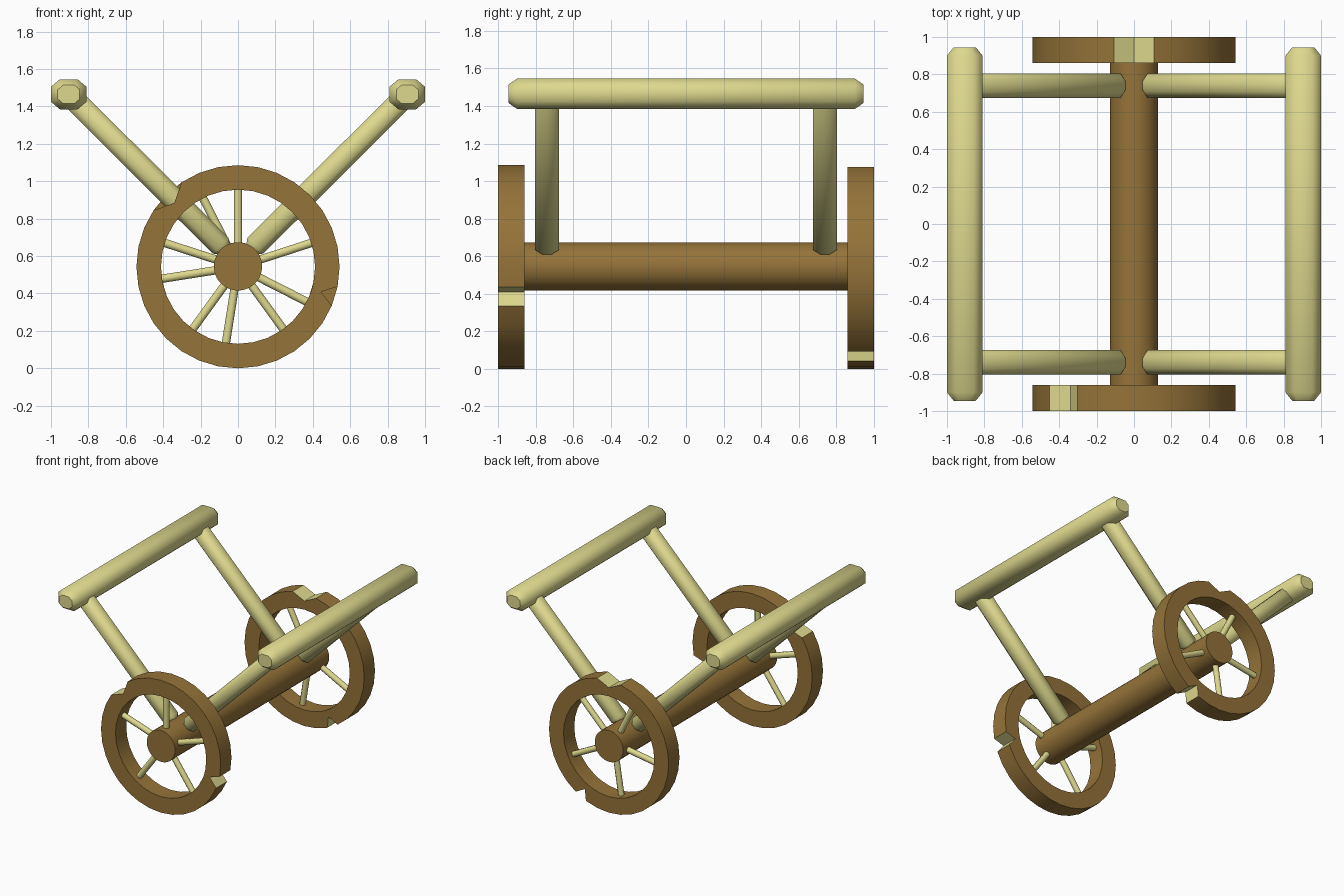
import bpy, bmesh, math
from mathutils import Vector, Matrix

if "Cube" in bpy.data.objects:
    bpy.data.objects.remove(bpy.data.objects["Cube"])

def material(name, rgb):
    m = bpy.data.materials.new(name)
    m.diffuse_color = (*rgb, 1)
    m.use_nodes = True
    m.node_tree.nodes["Principled BSDF"].inputs["Base Color"].default_value = m.diffuse_color
    return m

BROWN = material("brown wood", (0.30, 0.172, 0.041))
CREAM = material("pale wood", (0.73, 0.69, 0.27))
HUB_Z, R_OUT, R_IN = 0.543, 0.543, 0.412

def finish(name, bm, mats, angle):
    bmesh.ops.recalc_face_normals(bm, faces=bm.faces[:])
    me = bpy.data.meshes.new(name)
    bm.to_mesh(me)
    bm.free()
    for m in mats:
        me.materials.append(m)
    me.shade_smooth()
    me.set_sharp_from_angle(angle=math.radians(angle))
    ob = bpy.data.objects.new(name, me)
    bpy.context.collection.objects.link(ob)
    return ob

def rod(name, a, b, section, mat, cap=0.0, shrink=1.0, angle=50):
    """Prism from a to b (in an xz plane or along y); chamfered ends when cap > 0."""
    a, b = Vector(a), Vector(b)
    d = (b - a).normalized()
    length = (b - a).length
    side = Vector((1, 0, 0)) if abs(d.y) > 0.9 else Vector((0, 1, 0))
    up = d.cross(side)
    stations = [(0, 1), (length, 1)]
    if cap:
        stations = [(0, shrink), (cap, 1), (length - cap, 1), (length, shrink)]
    bm = bmesh.new()
    rings = [[bm.verts.new(a + d * t + (side * u + up * v) * s) for u, v in section]
             for t, s in stations]
    n = len(section)
    for r, q in zip(rings, rings[1:]):
        for i in range(n):
            bm.faces.new((r[i], r[(i + 1) % n], q[(i + 1) % n], q[i]))
    bm.faces.new(rings[0])
    bm.faces.new(rings[-1])
    return finish(name, bm, [mat], angle)

def circle(r, n):
    return [(r * math.cos(2 * math.pi * (i + .5) / n), r * math.sin(2 * math.pi * (i + .5) / n))
            for i in range(n)]

def octagon(w, h, fw, fh):
    return [(w, -fh), (w, fh), (fw, h), (-fw, h), (-w, fh), (-w, -fh), (-fw, -h), (fw, -h)]

def rim(name, y0, y1, turn):
    """Wheel ring with one wide and one narrow chipped notch."""
    pts = [(i * 11.25, R_OUT) for i in range(32) if i != 12]
    wide, narrow = (135, 0.482), (343.1, 0.463)
    pts = sorted(pts + [wide, narrow])
    notch = {i for i, p in enumerate(pts) if p[1] < R_OUT}
    n = len(pts)
    bm = bmesh.new()
    cols = []
    for deg, r in pts:
        t = math.radians(deg + turn)
        cols.append([bm.verts.new((q * math.cos(t), y, HUB_Z + q * math.sin(t)))
                     for q, y in ((r, y0), (r, y1), (R_IN, y1), (R_IN, y0))])
    for i in range(n):
        j = (i + 1) % n
        for k in range(4):
            m = (k + 1) % 4
            f = bm.faces.new((cols[i][k], cols[j][k], cols[j][m], cols[i][m]))
            # fresh pale wood shows inside the notches
            f.material_index = int(k == 0 and (i in notch or j in notch))
    finish(name, bm, [BROWN, CREAM], 30)

# axle
rod("axle", (0, -0.998, HUB_Z + 0.002), (0, 0.998, HUB_Z + 0.002), circle(0.129, 32), BROWN, angle=30)

# wheels with five spokes each; the back one is turned by 45 degrees
for label, s, turn in (("front", -1, 0), ("back", 1, -45)):
    rim(label + "_wheel_rim", s * 1.0, s * 0.86, turn)
    for i in range(5):
        t = math.radians(18 + 72 * i + turn)
        c, z = math.cos(t), math.sin(t)
        rod(f"{label}_spoke_{i + 1}", (0.1 * c, s * 0.93, HUB_Z + 0.1 * z),
            (0.43 * c, s * 0.93, HUB_Z + 0.43 * z), circle(0.024, 8), CREAM)

# handle bars and the slanted struts that carry them
for label, s in (("left", -1), ("right", 1)):
    rod(label + "_bar", (s * 0.905, -0.945, 1.465), (s * 0.905, 0.945, 1.465),
        octagon(0.095, 0.08, 0.048, 0.04), CREAM, cap=0.045, shrink=0.62)
    for end, y in (("front", -0.74), ("back", 0.74)):
        rod(f"{label}_{end}_strut", (s * 0.072, y, 0.635), (s * 0.89, y, 1.45),
            octagon(0.065, 0.06, 0.032, 0.03), CREAM, cap=0.03, shrink=0.65)
